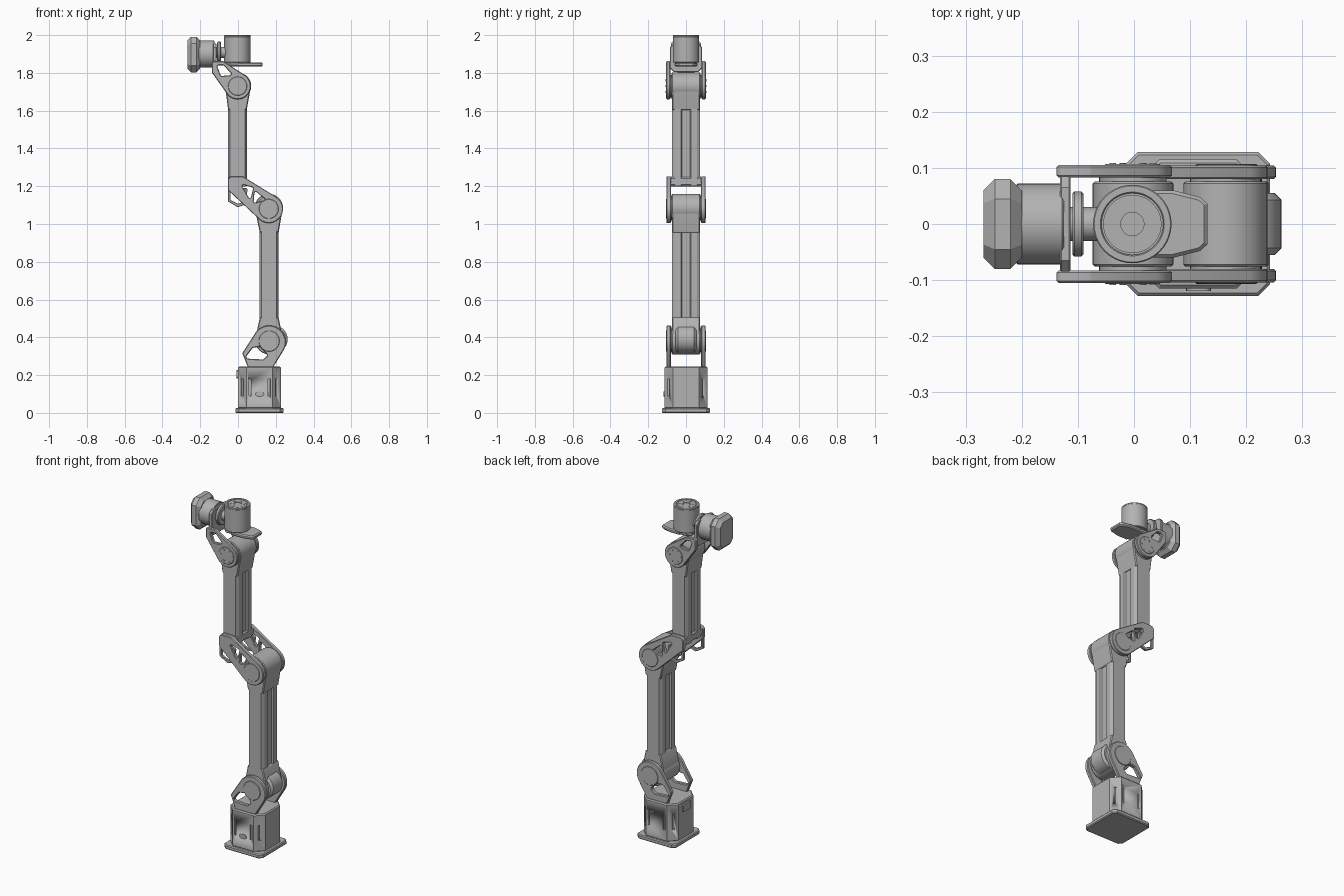
import bpy, bmesh, math
from mathutils import Vector

cube = bpy.data.objects.get("Cube")
if cube:
    bpy.data.objects.remove(cube, do_unlink=True)

grey = bpy.data.materials.new("machined grey")
grey.use_nodes = True
COL = (0.45, 0.45, 0.45, 1)
grey.diffuse_color = COL
grey.node_tree.nodes["Principled BSDF"].inputs["Base Color"].default_value = COL

AXES = {"x": lambda u, v, t: (t, u, v),
        "y": lambda u, v, t: (u, t, v),
        "z": lambda u, v, t: (u, v, t)}


def hull(*circles):
    """Convex outline wrapped round circles given as (u, v, radius)."""
    pts = set()
    for u, v, r in circles:
        n = 40 if r > 0.03 else 16
        for i in range(n):
            a = math.tau * i / n
            pts.add((round(u + r * math.cos(a), 6), round(v + r * math.sin(a), 6)))
    pts = sorted(pts)

    def chain(seq):
        out = []
        for p in seq:
            while len(out) > 1 and ((out[-1][0] - out[-2][0]) * (p[1] - out[-2][1])
                                    - (out[-1][1] - out[-2][1]) * (p[0] - out[-2][0])) <= 1e-10:
                out.pop()
            out.append(p)
        return out[:-1]
    return chain(pts) + chain(pts[::-1])


def rect(u, v, hu, hv, c):
    """Rectangle outline with chamfered corners."""
    q = [(hu, hv - c), (hu - c, hv), (c - hu, hv), (-hu, hv - c),
         (-hu, c - hv), (c - hu, -hv), (hu - c, -hv), (hu, c - hv)]
    return [(u + a, v + b) for a, b in q]


def prism(name, axis, a, b, outline, holes=(), bevel=0.0):
    """Extrude an outline, with optional holes, from a to b along an axis."""
    bm = bmesh.new()
    place = AXES[axis]
    loops = [[bm.verts.new(place(u, v, a)) for u, v in loop] for loop in [outline, *holes]]
    if holes:
        edges = [bm.edges.new((l[i - 1], l[i])) for l in loops for i in range(len(l))]
        bmesh.ops.triangle_fill(bm, edges=edges, use_beauty=True)
        bmesh.ops.dissolve_limit(bm, angle_limit=0.01, verts=bm.verts[:], edges=bm.edges[:])
    else:
        bm.faces.new(loops[0])
    ext = bmesh.ops.extrude_face_region(bm, geom=bm.faces[:])
    shift = Vector(place(0, 0, b - a))
    bmesh.ops.translate(bm, vec=shift, verts=[g for g in ext["geom"] if isinstance(g, bmesh.types.BMVert)])
    bmesh.ops.recalc_face_normals(bm, faces=bm.faces[:])
    if bevel:
        d = shift.normalized()
        rim = [e for e in bm.edges if len(e.link_faces) == 2
               and sum(abs(f.normal.dot(d)) > 0.9 for f in e.link_faces) == 1]
        bmesh.ops.bevel(bm, geom=rim, offset=bevel, segments=1, affect="EDGES", clamp_overlap=True)
    for f in bm.faces:
        f.smooth = True
    for e in bm.edges:
        e.smooth = e.calc_face_angle(0) < 0.5
    me = bpy.data.meshes.new(name)
    bm.to_mesh(me)
    bm.free()
    me.materials.append(grey)
    ob = bpy.data.objects.new(name, me)
    bpy.context.scene.collection.objects.link(ob)
    return ob


def plates(name, outline, holes=(), inner=0.08, outer=0.104, bevel=0.005):
    """Matching plates on the front and back of a joint."""
    for side, s in (("front", -1), ("back", 1)):
        lo, hi = sorted((s * inner, s * outer))
        prism(f"{name}_{side}", "y", lo, hi, outline, holes, bevel)


def column(name, x, z0, z1):
    """Arm tube with chamfered corners and a shallow groove on both narrow sides."""
    quarter = [(0.042, 0.0), (0.042, 0.02), (0.05, 0.026), (0.05, 0.058), (0.04, 0.075)]
    right = [(u, -v) for u, v in quarter[:0:-1]] + quarter[1:]
    right[3:3] = []
    # Groove floor points sit between the lower and upper halves
    pts = right + [(-u, -v) for u, v in right]
    prism(name, "z", z0, z1, [(x + u, v) for u, v in pts])


def joint(name, x, z, r):
    """Joint drum with two end rings."""
    prism(name + "_drum", "y", -0.076, 0.076, hull((x, z, r)), bevel=0.004)
    prism(name + "_axle", "y", -0.09, 0.09, hull((x, z, r - 0.012)))


# Base
prism("base_plate", "z", 0, 0.025, rect(0.114, 0, 0.128, 0.128, 0.02), bevel=0.005)
base = prism("base_body", "z", 0.022, 0.245, rect(0.114, 0, 0.114, 0.115, 0.045), bevel=0.006)
slots = [(x, y) for x in (0.063, 0.165) for y in (-0.115, 0.115)]
slots += [(x, y) for x in (0.0225, 0.2055) for y in (-0.0925, 0.0925)]
for x, y in slots:
    cutter = prism("slot_cutter", "z", 0.09, 0.18, rect(x, y, 0.006, 0.009, 0.001))
    cutter.hide_render = True
    mod = base.modifiers.new("slot", "BOOLEAN")
    mod.object, mod.operation, mod.solver = cutter, "DIFFERENCE", "EXACT"
    dg = bpy.context.evaluated_depsgraph_get()
    cut = bpy.data.meshes.new_from_object(base.evaluated_get(dg))
    base.modifiers.clear()
    base.data = cut
    bpy.data.objects.remove(cutter, do_unlink=True)
prism("base_connector", "x", -0.009, 0.005, rect(0, 0.205, 0.035, 0.022, 0.006))
prism("base_port", "y", -0.119, -0.11, hull((0.105, 0.1, 0.012), (0.125, 0.1, 0.012)))

# Shoulder fork and joint
plates("shoulder_plate",
       hull((0.165, 0.375, 0.088), (0.06, 0.25, 0.01), (0.18, 0.25, 0.01), (0.036, 0.315, 0.012)),
       [hull((0.055, 0.297, 0.01), (0.083, 0.335, 0.01), (0.115, 0.34, 0.01),
             (0.143, 0.305, 0.01), (0.13, 0.293, 0.01))])
joint("shoulder", 0.165, 0.385, 0.075)
plates("shoulder_cap", hull((0.165, 0.38, 0.055)), inner=0.1, outer=0.107, bevel=0.002)
prism("shoulder_cover", "y", -0.055, 0.055, hull((0.19, 0.39, 0.073)), bevel=0.012)

# Lower arm
prism("lower_arm_foot", "y", -0.075, 0.075,
      hull((0.165, 0.39, 0.072), (0.12, 0.5, 0.006), (0.21, 0.5, 0.006)), bevel=0.005)
column("lower_arm", 0.164, 0.45, 1.0)
prism("lower_arm_head", "y", -0.075, 0.075,
      hull((0.163, 1.08, 0.072), (0.12, 0.96, 0.006), (0.21, 0.96, 0.006)), bevel=0.005)

# Elbow fork and joint
joint("elbow", 0.163, 1.085, 0.075)
plates("elbow_plate",
       hull((0.163, 1.08, 0.075), (0.02, 1.228, 0.024), (-0.03, 1.228, 0.024), (-0.032, 1.19, 0.022)),
       [hull((0.03, 1.2, 0.007), (0.073, 1.187, 0.007), (0.062, 1.145, 0.007)),
        hull((0.094, 1.163, 0.007), (0.135, 1.13, 0.007), (0.09, 1.12, 0.007))])
plates("elbow_cap", hull((0.163, 1.08, 0.052)), inner=0.1, outer=0.106, bevel=0.002)
plates("elbow_guard",
       hull((-0.043, 1.19, 0.01), (-0.043, 1.125, 0.01), (0, 1.1, 0.01), (0.03, 1.11, 0.01), (0.04, 1.18, 0.01)),
       [hull((-0.034, 1.19, 0.005), (-0.034, 1.13, 0.005), (0, 1.113, 0.005),
             (0.024, 1.12, 0.005), (0.03, 1.18, 0.005))], inner=0.084, outer=0.1, bevel=0.003)

# Upper arm
prism("upper_arm_foot", "y", -0.08, 0.08, rect(-0.003, 1.225, 0.05, 0.027, 0.01))
column("upper_arm", -0.003, 1.2, 1.64)
prism("upper_arm_head", "y", -0.075, 0.075,
      hull((0, 1.73, 0.068), (-0.047, 1.61, 0.006), (0.041, 1.61, 0.006)), bevel=0.005)

# Wrist fork and joint
joint("wrist", -0.002, 1.73, 0.072)
plates("wrist_plate",
       hull((-0.002, 1.73, 0.07), (-0.08, 1.848, 0.014), (-0.126, 1.85, 0.012), (-0.126, 1.805, 0.012)),
       [hull((-0.1, 1.832, 0.008), (-0.08, 1.832, 0.008), (-0.045, 1.795, 0.008), (-0.085, 1.792, 0.008))],
       inner=0.083, outer=0.105)
plates("wrist_cap", hull((-0.002, 1.73, 0.05)), inner=0.1, outer=0.107, bevel=0.002)
for i in range(6):
    a = math.tau * i / 6
    plates(f"wrist_bolt_{i}", hull((-0.002 + 0.036 * math.cos(a), 1.73 + 0.036 * math.sin(a), 0.006)),
           inner=0.105, outer=0.109, bevel=0)

# Wrist motor, its bracket and end cover
prism("motor_bracket", "x", -0.132, -0.113, rect(0, 1.88, 0.085, 0.075, 0.02), bevel=0.003)
prism("motor_body", "x", -0.21, -0.125, hull((0, 1.9, 0.072)), bevel=0.003)
prism("motor_cover", "x", -0.268, -0.2, rect(0, 1.897, 0.08, 0.094, 0.035), bevel=0.02)
prism("motor_disc", "x", -0.11, -0.09, hull((0, 1.908, 0.058)), bevel=0.004)
prism("motor_shaft", "x", -0.12, -0.05, hull((0, 1.908, 0.03)))

# Tool head
prism("tool_body", "z", 1.855, 1.994, hull((-0.003, 0, 0.07)), bevel=0.003)
prism("tool_rim", "z", 1.99, 2.0, hull((-0.003, 0, 0.07)), [hull((-0.003, 0, 0.055))], bevel=0.002)
prism("tool_face", "z", 1.99, 1.998, hull((-0.003, 0, 0.052)), [hull((-0.003, 0, 0.021))])
prism("tool_hub", "z", 1.99, 1.996, hull((-0.003, 0, 0.018)))
for i in range(6):
    a = math.tau * (i + 0.5) / 6
    prism(f"tool_bolt_{i}", "z", 1.997, 2.0,
          hull((-0.003 + 0.036 * math.cos(a), 0.036 * math.sin(a), 0.006)))
prism("tool_collar", "z", 1.835, 1.858, rect(-0.003, 0, 0.06, 0.055, 0.02), bevel=0.006)
prism("tool_tab", "z", 1.833, 1.855,
      [(0.0, -0.06), (0.07, -0.06), (0.118, -0.048), (0.131, -0.036),
       (0.131, 0.036), (0.118, 0.048), (0.07, 0.06), (0.0, 0.06)], bevel=0.006)
